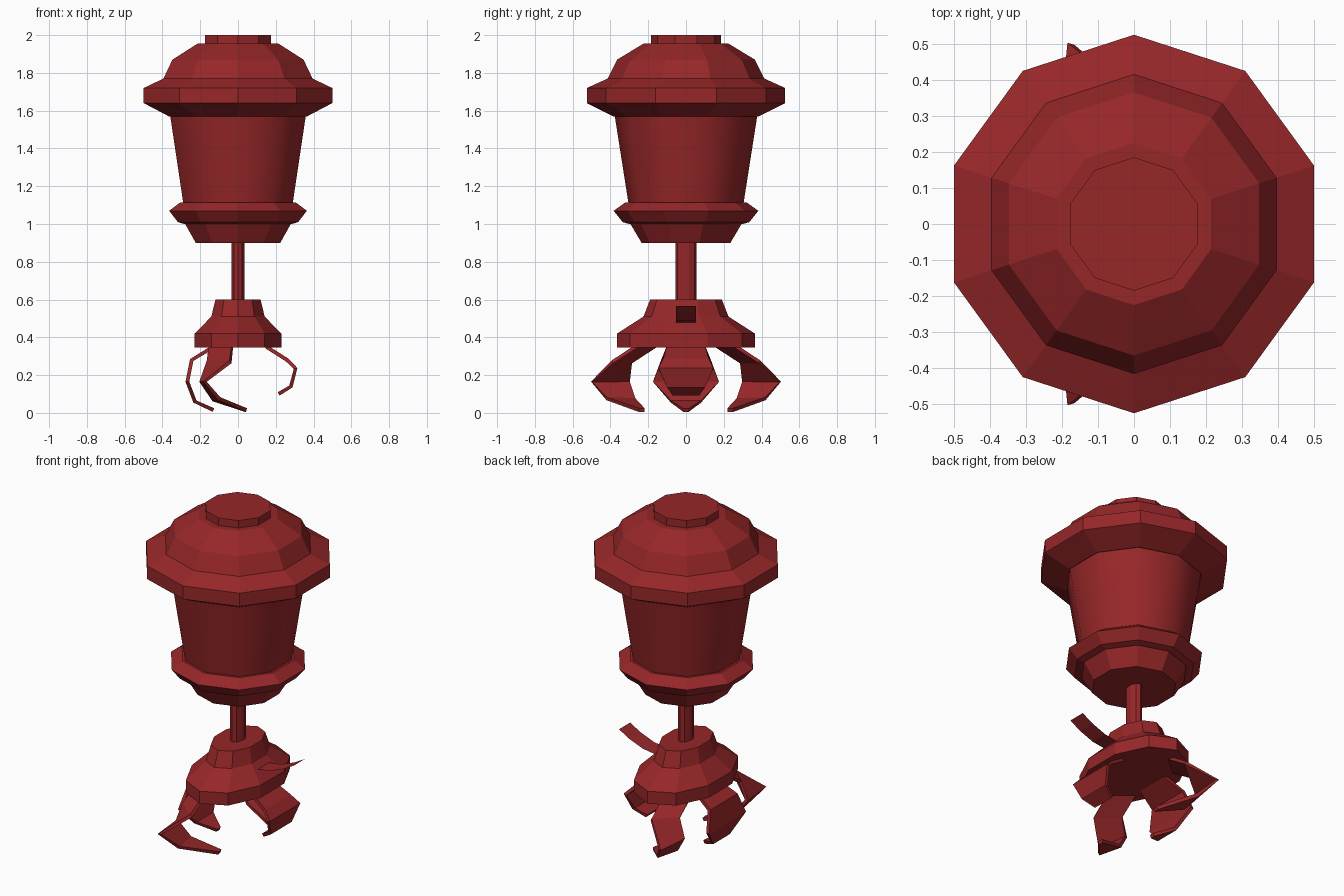
import bpy, bmesh, math

cube = bpy.data.objects.get("Cube")
if cube:
    bpy.data.objects.remove(cube, do_unlink=True)

red = bpy.data.materials.new("dark_red")
red.use_nodes = True
color = (0.31, 0.02, 0.022, 1)
red.diffuse_color = color
red.node_tree.nodes["Principled BSDF"].inputs["Base Color"].default_value = color

SIDES = 10
FLAT = 0.66  # the foot is narrower from side to side


def finish(name, bm, smooth=False):
    bmesh.ops.recalc_face_normals(bm, faces=bm.faces)
    mesh = bpy.data.meshes.new(name)
    for f in bm.faces:
        f.smooth = smooth and len(f.verts) == 4
    bm.to_mesh(mesh)
    bm.free()
    mesh.materials.append(red)
    obj = bpy.data.objects.new(name, mesh)
    bpy.context.collection.objects.link(obj)
    return obj


def lathe(name, profile, squash=1.0, smooth=False):
    """Closed ten-sided turning from (radius, height) pairs."""
    bm = bmesh.new()
    rings = []
    for r, z in profile:
        angles = [math.pi / 2 + math.tau * i / SIDES for i in range(SIDES)]
        rings.append([bm.verts.new((r * math.cos(a) * squash, r * math.sin(a), z))
                      for a in angles])
    for low, high in zip(rings, rings[1:]):
        for i in range(SIDES):
            j = (i + 1) % SIDES
            bm.faces.new((low[i], low[j], high[j], high[i]))
    bm.faces.new(rings[0])
    bm.faces.new(rings[-1])
    return finish(name, bm, smooth)


def ribbon(name, rows, thickness=0.0, mirror=False):
    """Strip of quads between pairs of edge points."""
    bm = bmesh.new()
    flip = -1 if mirror else 1
    pairs = [[bm.verts.new((x, y * flip, z)) for x, y, z in row] for row in rows]
    for (a, b), (c, d) in zip(pairs, pairs[1:]):
        bm.faces.new((a, b, d, c))
    obj = finish(name, bm)
    if thickness:
        mod = obj.modifiers.new("thickness", "SOLIDIFY")
        mod.thickness = thickness
        mod.offset = 0
    return obj


def straight(path):
    """Rows for a strip symmetric about y = 0, from (x, z, half width)."""
    return [((x, -w, z), (x, w, z)) for x, z, w in path]


# Lantern head
lathe("top_cap", [(0.185, 1.94), (0.185, 2.0)])
lathe("domed_lid", [(0.385, 1.57), (0.525, 1.64), (0.525, 1.72), (0.415, 1.77),
                    (0.365, 1.87), (0.225, 1.955)])
lathe("lamp_body", [(0.30, 1.08), (0.38, 1.59)], smooth=True)
lathe("lower_ring", [(0.30, 1.0), (0.335, 1.01), (0.383, 1.07), (0.32, 1.115)])
lathe("bottom_cup", [(0.235, 0.9), (0.30, 1.01)])

# Stem and flattened foot
lathe("stem", [(0.055, 0.5), (0.055, 0.92)], FLAT)
lathe("foot", [(0.365, 0.345), (0.365, 0.42), (0.225, 0.51), (0.19, 0.6)], FLAT)

# Thin tongue rising from one side of the foot
ribbon("side_tongue", straight([(0.14, 0.475, 0.053), (0.25, 0.49, 0.053),
                                (0.34, 0.525, 0.053), (0.41, 0.565, 0.053)]))

# Claws under the foot
ribbon("left_claw", straight([(0.15, 0.35, 0.10), (0.26, 0.28, 0.12), (0.305, 0.235, 0.145),
                              (0.28, 0.14, 0.10), (0.215, 0.1, 0.07)]), 0.02)
ribbon("right_claw", straight([(-0.13, 0.35, 0.10), (-0.245, 0.28, 0.13), (-0.268, 0.165, 0.175),
                               (-0.228, 0.06, 0.08), (-0.13, 0.015, 0.015)]), 0.02)
side_rows = [((-0.03, 0.26, 0.355), (-0.15, 0.16, 0.355)),
             ((-0.04, 0.39, 0.27), (-0.16, 0.29, 0.27)),
             ((-0.175, 0.50, 0.165), (-0.195, 0.30, 0.165)),
             ((-0.10, 0.42, 0.075), (-0.13, 0.27, 0.07)),
             ((0.045, 0.25, 0.015), (0.04, 0.22, 0.015))]
ribbon("back_claw", side_rows, 0.02)
ribbon("front_claw", side_rows, 0.02, mirror=True)
